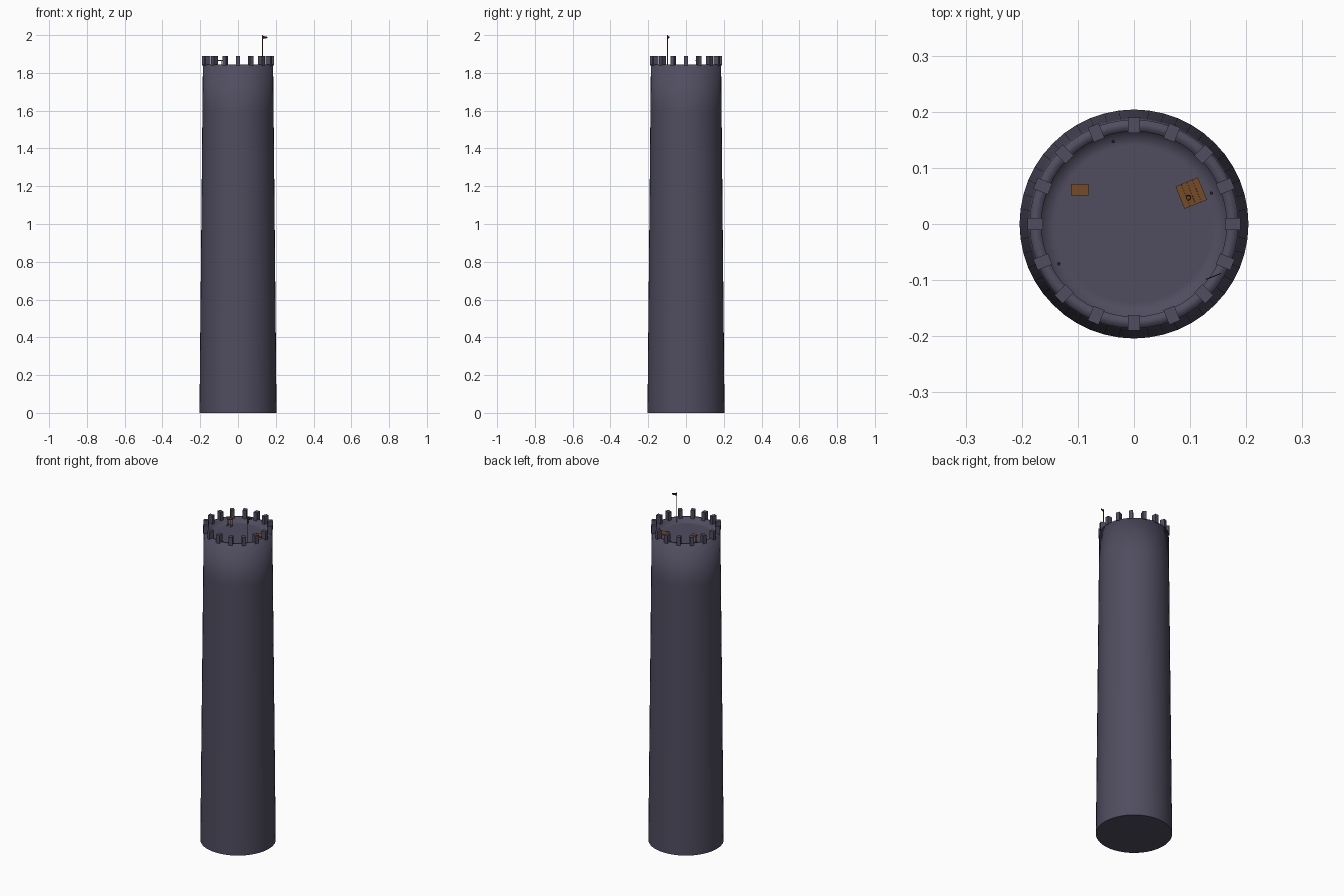
import bpy, bmesh
from math import cos, sin, pi, radians
from mathutils import Matrix, Vector

if "Cube" in bpy.data.objects:
    bpy.data.objects.remove(bpy.data.objects["Cube"], do_unlink=True)


def make_material(name, rgb):
    mat = bpy.data.materials.new(name)
    mat.use_nodes = True
    mat.diffuse_color = (*rgb, 1)
    mat.node_tree.nodes["Principled BSDF"].inputs["Base Color"].default_value = (*rgb, 1)
    return mat


STONE = make_material("violet_grey_stone", (0.08, 0.073, 0.115))
WOOD = make_material("brown_wood", (0.18, 0.07, 0.018))
IRON = make_material("dark_iron", (0.015, 0.014, 0.016))


def finish(bm, name, mat):
    bmesh.ops.recalc_face_normals(bm, faces=bm.faces)
    mesh = bpy.data.meshes.new(name)
    bm.to_mesh(mesh)
    bm.free()
    mesh.materials.append(mat)
    obj = bpy.data.objects.new(name, mesh)
    bpy.context.collection.objects.link(obj)
    return obj


def add_box(bm, centre, size, turn=0.0):
    matrix = Matrix.Translation(centre) @ Matrix.Rotation(turn, 4, "Z") @ Matrix.Diagonal((*size, 1))
    bmesh.ops.create_cube(bm, size=1, matrix=matrix)


def add_rod(bm, x, y, bottom, top, radius, sides=8):
    bmesh.ops.create_cone(bm, cap_ends=True, segments=sides, radius1=radius, radius2=radius,
                          depth=top - bottom,
                          matrix=Matrix.Translation((x, y, (bottom + top) / 2)))


FLOOR, RIM, BASE_R, TOP_R, INNER_R = 1.82, 1.845, 0.204, 0.186, 0.165
SIDES = 48

# Tower shell: tapered wall, rim and sunken roof floor, turned from one profile
levels = [0.2 * i for i in range(9)] + [RIM]
profile = [(BASE_R + (TOP_R - BASE_R) * z / RIM, z) for z in levels]
profile += [(INNER_R, RIM), (INNER_R, FLOOR), (0.14, FLOOR)]
bm = bmesh.new()
rings = [[bm.verts.new((r * cos(2 * pi * i / SIDES), r * sin(2 * pi * i / SIDES), z))
          for i in range(SIDES)] for r, z in profile]
for low, high in zip(rings, rings[1:]):
    for i in range(SIDES):
        j = (i + 1) % SIDES
        bm.faces.new((low[i], low[j], high[j], high[i]))
bm.faces.new(rings[-1])
for face in bm.faces:
    face.smooth = True
bm.faces.new(list(reversed(rings[0]))).smooth = False
finish(bm, "tower_wall", STONE)

# Sixteen battlement blocks around the rim
bm = bmesh.new()
for i in range(16):
    a = 2 * pi * i / 16
    add_box(bm, (0.176 * cos(a), 0.176 * sin(a), 1.865), (0.028, 0.021, 0.05), a)
finish(bm, "battlements", STONE)

# Hatch in the roof floor with a ring handle
bm = bmesh.new()
hatch_turn = radians(22)
for i in range(4):
    offset = Vector(((i - 1.5) * 0.0108, 0, 0))
    offset.rotate(Matrix.Rotation(hatch_turn, 3, "Z"))
    add_box(bm, Vector((0.102, 0.055, FLOOR + 0.002)) + offset, (0.0106, 0.043, 0.006), hatch_turn)
finish(bm, "hatch", WOOD)

bpy.ops.mesh.primitive_torus_add(major_radius=0.004, minor_radius=0.0008, major_segments=16,
                                 minor_segments=6, location=(0.097, 0.047, FLOOR + 0.006))
handle = bpy.context.object
handle.name = "hatch_handle"
handle.data.materials.append(IRON)

# Small table
bm = bmesh.new()
add_box(bm, (-0.097, 0.061, 1.866), (0.031, 0.02, 0.005))
for sx in (-1, 1):
    for sy in (-1, 1):
        add_box(bm, (-0.097 + sx * 0.012, 0.061 + sy * 0.007, 1.842), (0.003, 0.003, 0.046))
finish(bm, "table", WOOD)

# Short posts near the parapet
bm = bmesh.new()
for x, y in ((-0.037, 0.147), (0.138, 0.055), (-0.134, -0.071)):
    add_rod(bm, x, y, FLOOR - 0.002, FLOOR + 0.02, 0.003)
finish(bm, "short_posts", IRON)

# Flagpole and small pennant
bm = bmesh.new()
add_rod(bm, 0.13, -0.098, FLOOR, 2.0, 0.002)
finish(bm, "flagpole", WOOD)

bm = bmesh.new()
along = Vector((0.025, 0.01, 0))
root = Vector((0.13, -0.098, 1.988))
side = Vector((-0.01, 0.025, 0)) * 0.03
points = [root + Vector((0, 0, 0.008)), root - Vector((0, 0, 0.008)),
          root + along - Vector((0, 0, 0.004)), root + along + Vector((0, 0, 0.003))]
front = [bm.verts.new(p + side) for p in points]
back = [bm.verts.new(p - side) for p in points]
bm.faces.new(front)
bm.faces.new(list(reversed(back)))
for i in range(4):
    j = (i + 1) % 4
    bm.faces.new((front[i], back[i], back[j], front[j]))
finish(bm, "pennant", IRON)
